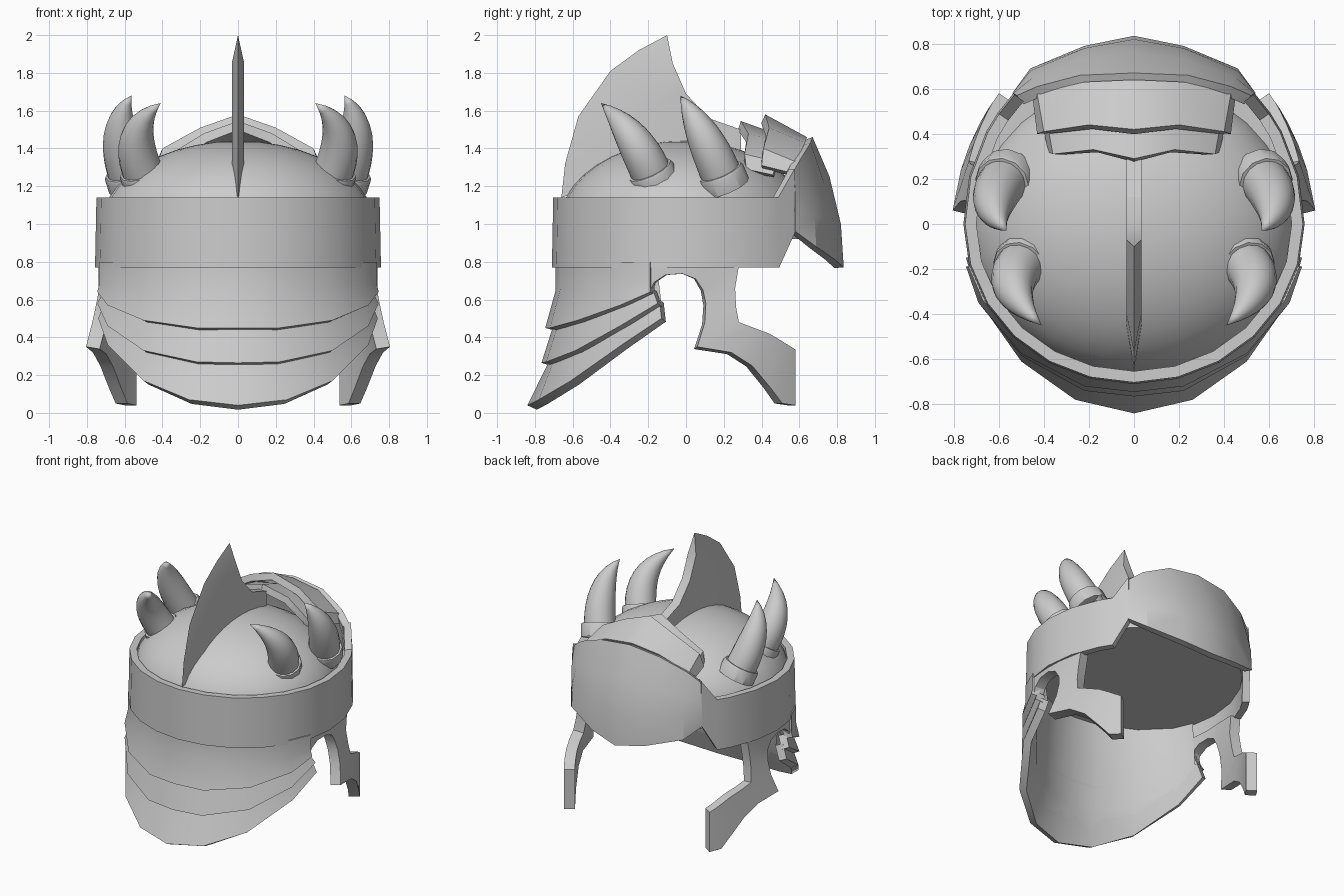
import bpy, bmesh, math
from mathutils import Vector

cube = bpy.data.objects.get("Cube")
if cube:
    bpy.data.objects.remove(cube, do_unlink=True)

steel = bpy.data.materials.new("grey steel")
steel.use_nodes = True
GREY = (0.6, 0.6, 0.6, 1)
steel.diffuse_color = GREY
steel.node_tree.nodes["Principled BSDF"].inputs["Base Color"].default_value = GREY


def finish(name, bm, thickness=0, mirror=True, outward=True, angle=30):
    """Turn a bmesh into a mirrored, thickened, cleanly shaded part."""
    if outward:
        centre = Vector((0, 0, 0.8))
        bm.normal_update()
        if sum((f.calc_center_median() - centre).dot(f.normal) * f.calc_area() for f in bm.faces) < 0:
            bmesh.ops.reverse_faces(bm, faces=bm.faces[:])
    else:
        bmesh.ops.recalc_face_normals(bm, faces=bm.faces[:])
    mesh = bpy.data.meshes.new(name)
    bm.to_mesh(mesh)
    bm.free()
    mesh.materials.append(steel)
    ob = bpy.data.objects.new(name, mesh)
    bpy.context.collection.objects.link(ob)
    if mirror:
        mod = ob.modifiers.new("mirror", 'MIRROR')
        mod.use_clip = True
        mod.merge_threshold = 0.002
    if thickness:
        mod = ob.modifiers.new("thickness", 'SOLIDIFY')
        mod.thickness = thickness
        mod.offset = -1
        mod.use_even_offset = False
    bpy.ops.object.select_all(action='DESELECT')
    ob.select_set(True)
    bpy.context.view_layer.objects.active = ob
    bpy.ops.object.convert(target='MESH')
    bpy.ops.object.shade_smooth_by_angle(angle=math.radians(angle))


def sheet(rows, closed=False):
    """Skin quads between rows of points."""
    bm = bmesh.new()
    grid = [[bm.verts.new(p) for p in row] for row in rows]
    for a, b in zip(grid, grid[1:]):
        n = len(a)
        for i in range(n if closed else n - 1):
            j = (i + 1) % n
            bm.faces.new((a[i], a[j], b[j], b[i]))
    bmesh.ops.remove_doubles(bm, verts=bm.verts[:], dist=0.0005)
    bmesh.ops.dissolve_degenerate(bm, edges=bm.edges[:], dist=0.0005)
    return bm


# Skull dome
bm = bmesh.new()
bmesh.ops.create_uvsphere(bm, u_segments=32, v_segments=20, radius=1)
bmesh.ops.delete(bm, geom=[v for v in bm.verts if v.co.z < -0.01], context='VERTS')
for v in bm.verts:
    v.co = (v.co.x * 0.72, v.co.y * 0.66 - 0.01, v.co.z * 0.44 + 1.0)
finish("dome", bm, mirror=False)


# Brow band, open at the back where it rises to meet the visor
def band_point(deg, z, scale=1.0):
    a = math.radians(deg)
    depth = 0.71 if math.cos(a) > 0 else 0.82
    return (0.757 * scale * math.sin(a), -depth * scale * math.cos(a), z)


turns = list(range(0, 121, 15)) + [127, 135]
low = [band_point(d, 0.96 if d == 135 else 0.77) for d in turns]
high = [band_point(d, 1.29 if d == 135 else 1.14, 0.99) for d in turns]
finish("band", sheet([low, high]), 0.05)

# Flat closure under the dome
levels = [[band_point(d, z, 0.935) for d in range(0, 360, 15)] for z in (0.92, 1.08)]
bm = sheet(levels, closed=True)
bmesh.ops.holes_fill(bm, edges=bm.edges[:])
finish("inner_cap", bm, mirror=False, outward=False)

# Visor plate with a pointed lower edge
visor = [
    [(0, .67, 1.46), (.24, .66, 1.43), (.43, .61, 1.35), (.52, .57, 1.28)],
    [(0, .76, 1.25), (.23, .73, 1.22), (.45, .65, 1.17), (.535, .58, 1.15)],
    [(0, .82, 1.0), (.22, .78, 1.02), (.46, .68, 1.04), (.54, .58, 1.06)],
    [(0, .835, .77), (.22, .79, .81), (.46, .69, .88), (.54, .58, .96)],
]
finish("visor", sheet(visor), 0.05)

# Two ridged plates stepping from the visor onto the dome
upper = [[(0, .64, 1.46), (.22, .63, 1.43), (.43, .58, 1.33), (.45, .56, 1.27)],
         [(0, .42, 1.58), (.2, .44, 1.51), (.4, .41, 1.4), (.43, .4, 1.31)]]
lower = [[(0, .5, 1.47), (.2, .5, 1.43), (.39, .48, 1.33), (.41, .46, 1.26)],
         [(0, .29, 1.545), (.18, .33, 1.48), (.36, .31, 1.37), (.38, .32, 1.29)]]
finish("upper_ridge_plate", sheet(upper), 0.05)
finish("lower_ridge_plate", sheet(lower), 0.05)

# Overlapping lames, each tucked under the edge above
top = [(0, -.69, .8), (.2, -.665, .8), (.48, -.53, .8), (.67, -.34, .8), (.735, -.19, .8)]
edges = [
    [(0, -.745, .45), (.22, -.72, .45), (.5, -.575, .49), (.69, -.35, .57), (.745, -.19, .64)],
    [(0, -.765, .265), (.22, -.74, .27), (.5, -.585, .33), (.69, -.35, .46), (.745, -.15, .58)],
    [(0, -.84, .04), (.26, -.78, .07), (.5, -.61, .17), (.69, -.34, .36), (.74, -.13, .5)],
]
lining = [[(x * 0.9, y * 0.9, 0.92) for x, y, z in top]]
for name, edge in zip(("upper_lame", "middle_lame", "bottom_lame"), edges):
    rows = [top, edge]
    if name == "upper_lame":
        rows.insert(1, [(x, y, z * 0.6 + 0.17 + 0.03 * i / 4) for i, (x, y, z) in enumerate(top)])
    finish(name, sheet(rows), 0.055)
    top = [(x * 0.94, y * 0.94, z + 0.02) for x, y, z in edge]

# Smooth lining behind the lames
lining.append([(x * 0.87, y * 0.87, z) for x, y, z in edges[1]])
lining.append([(x * 0.925, y * 0.925, z + 0.01) for x, y, z in edges[2]])
finish("lame_lining", sheet(lining))


# Side wall arching over the ear and down into the flared cheek guard
def cheek_point(y, z):
    flare = min(1, max(0, (0.65 - z) / 0.3))
    return (0.74 * math.sqrt(1 - (y / 0.9) ** 2) + 0.07 * flare * (1 - 0.9 * max(0, y)), y, z)


inner = [(-.19, .64), (-.17, .69), (-.11, .73), (-.02, .737), (.05, .71), (.09, .65),
         (.105, .58), (.1, .48), (.06, .35), (.24, .32), (.35, .25), (.45, .13), (.51, .05), (.58, .04)]
outer = [(-.19, .8), (-.17, .8), (-.11, .8), (-.02, .8), (.12, .8), (.28, .78),
         (.26, .66), (.265, .56), (.28, .48), (.36, .45), (.44, .42), (.5, .385), (.54, .36), (.58, .335)]
finish("cheek_guard", sheet([[cheek_point(*p) for p in inner], [cheek_point(*p) for p in outer]]), 0.075)

# Crest fin: sharp front edge, flat rear edge
front = [(-.66, 1.14), (-.64, 1.32), (-.57, 1.57), (-.4, 1.81), (-.25, 1.92), (-.1, 2)]
body = [(-.46, 1.2), (-.45, 1.32), (-.4, 1.5), (-.26, 1.68), (-.16, 1.79), (-.1, 2)]
rear = [(.29, 1.3), (.29, 1.5), (.12, 1.56), (0, 1.69), (-.07, 1.85), (-.1, 2)]


def fin_line(points, half):
    return [(0 if z == 2 else half, y, z) for y, z in points]


finish("crest_fin", sheet([fin_line(front, 0), fin_line(body, .033), fin_line(rear, .033), fin_line(rear, 0)]),
       outward=False, angle=20)


# Horns and their collars, swept along curved paths
def sweep(path, radii, sides=16):
    rows = []
    for i, p in enumerate(path):
        axis = (path[min(i + 1, len(path) - 1)] - path[max(i - 1, 0)]).normalized()
        u = axis.cross(Vector((1, 0, 0))).normalized()
        w = axis.cross(u)
        rows.append([p + radii[i] * (u * math.cos(t) + w * math.sin(t))
                     for t in (2 * math.pi * k / sides for k in range(sides))])
    return sheet(rows, closed=True)


def bezier(points, steps=10):
    a, b, c, d = [Vector(p) for p in points]
    return [a * (1 - t) ** 3 + 3 * b * t * (1 - t) ** 2 + 3 * c * t * t * (1 - t) + d * t ** 3
            for t in (i / steps for i in range(steps + 1))]


horns = {
    "front": [(.49, -.17, 1.24), (.56, -.24, 1.4), (.56, -.32, 1.53), (.41, -.45, 1.64)],
    "back": [(.57, .2, 1.23), (.63, .13, 1.4), (.65, .05, 1.56), (.565, -.03, 1.68)],
}
for place, points in horns.items():
    path = bezier(points)
    radii = [0.108 * (1 - (i / 10) ** 2.5) for i in range(11)]
    finish(place + "_horn", sweep(path, radii), outward=False, angle=50)
    start = path[0]
    axis = (path[2] - start).normalized()
    ring = [start + axis * s for s in (-0.04, 0.04, 0.055, 0.055)]
    finish(place + "_horn_collar", sweep(ring, [.128, .128, .122, .09], 12), outward=False)
